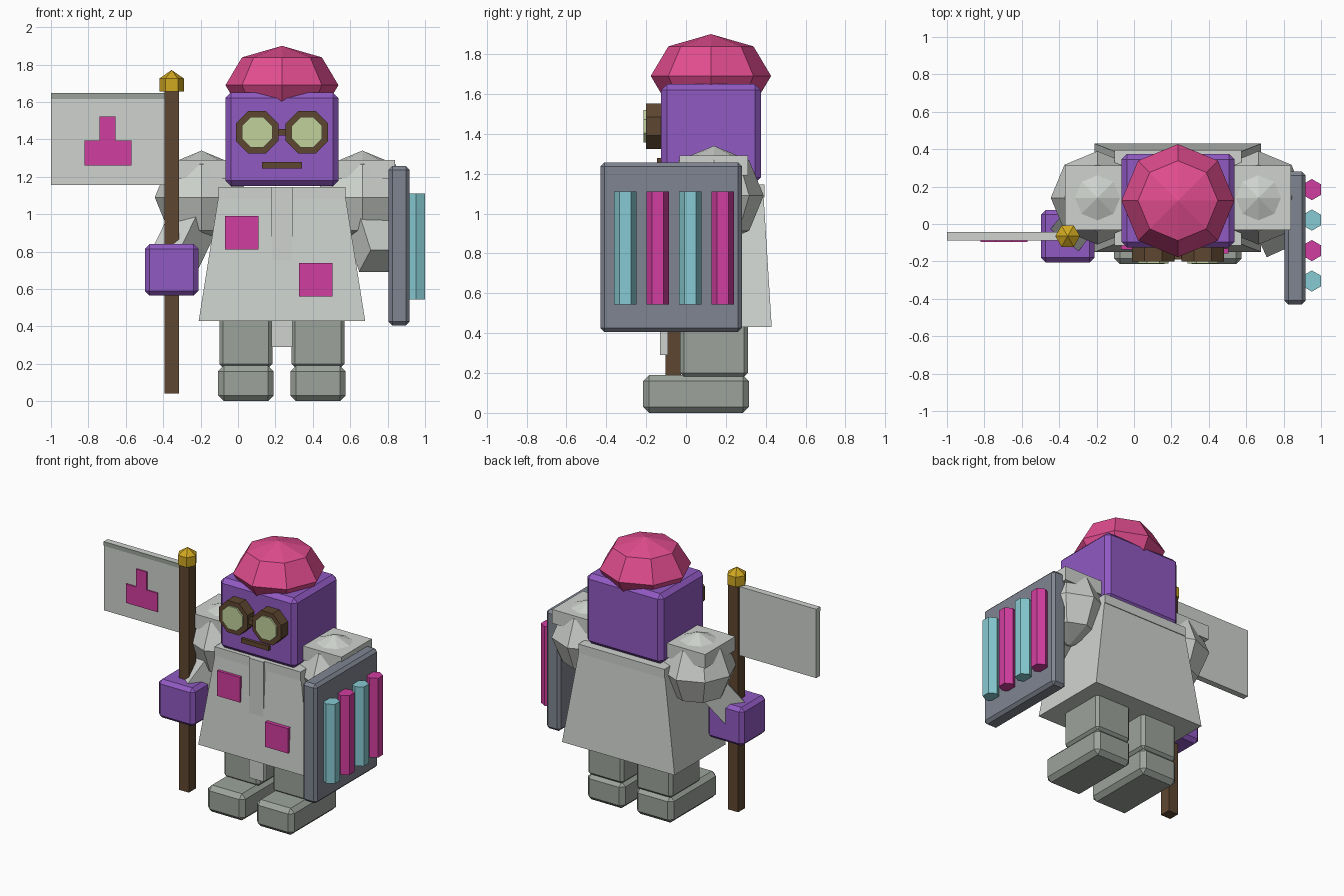
import bpy, bmesh
from math import radians
from mathutils import Matrix, Vector

start = bpy.data.objects.get("Cube")
if start:
    bpy.data.objects.remove(start)


def material(name, r, g, b):
    linear = [(v / 255) ** 2.2 for v in (r, g, b)] + [1]
    mat = bpy.data.materials.new(name)
    mat.use_nodes = True
    mat.diffuse_color = linear
    mat.node_tree.nodes["Principled BSDF"].inputs["Base Color"].default_value = linear
    return mat


PURPLE = material("purple", 143, 90, 193)
CAP = material("cap pink", 225, 78, 142)
PINK = material("magenta", 208, 64, 158)
COAT = material("coat grey", 205, 209, 204)
LEG = material("trouser grey", 155, 162, 154)
SLATE = material("slate", 127, 132, 144)
TEAL = material("teal", 134, 201, 209)
BROWN = material("brown", 94, 72, 52)
GOLD = material("gold", 208, 167, 38)
LENS = material("lens green", 192, 208, 154)

MID_X, MID_Y = 0.235, 0.125   # body axis


def finish(name, bm, mat):
    bmesh.ops.recalc_face_normals(bm, faces=bm.faces[:])
    mesh = bpy.data.meshes.new(name)
    bm.to_mesh(mesh)
    bm.free()
    mesh.materials.append(mat)
    obj = bpy.data.objects.new(name, mesh)
    bpy.context.collection.objects.link(obj)
    return obj


def box(name, mat, x, y, z, bevel=0, taper=None):
    """Box between (min, max) pairs; taper scales the top in x and y."""
    bm = bmesh.new()
    bmesh.ops.create_cube(bm, size=1)
    for v in bm.verts:
        if taper and v.co.z > 0:
            v.co.x *= taper[0]
            v.co.y *= taper[1]
        for i, (low, high) in enumerate((x, y, z)):
            v.co[i] = (low + high) / 2 + v.co[i] * (high - low)
    if bevel:
        bmesh.ops.bevel(bm, geom=bm.edges[:], offset=bevel, segments=1, affect='EDGES')
    return finish(name, bm, mat)


def prism(name, mat, centre, sides, radius, depth, axis='Z', spin=0, tip=None):
    """Upright or front-facing prism; tip is the top radius."""
    bm = bmesh.new()
    top = radius if tip is None else tip
    bmesh.ops.create_cone(bm, cap_ends=True, segments=sides, radius1=radius,
                          radius2=top, depth=depth)
    bmesh.ops.remove_doubles(bm, verts=bm.verts[:], dist=0.0001)
    turn = Matrix.Rotation(radians(spin), 4, 'Z')
    if axis == 'Y':
        turn = Matrix.Rotation(radians(90), 4, 'X') @ turn
    bm.transform(Matrix.Translation(centre) @ turn)
    return finish(name, bm, mat)


def ball(name, mat, centre, radius, height):
    bm = bmesh.new()
    bmesh.ops.create_uvsphere(bm, u_segments=8, v_segments=4, radius=1)
    bm.transform(Matrix.Translation(centre) @ Matrix.Diagonal((radius, radius, height, 1)))
    return finish(name, bm, mat)


def limb(name, mat, a, b, width):
    a, b = Vector(a), Vector(b)
    bm = bmesh.new()
    bmesh.ops.create_cube(bm, size=1)
    turn = (b - a).to_track_quat('Z', 'Y').to_matrix().to_4x4()
    bm.transform(Matrix.Translation((a + b) / 2) @ turn
                 @ Matrix.Diagonal((width, width, (b - a).length, 1)))
    return finish(name, bm, mat)


def around(centre, half):
    return centre - half, centre + half


# Head and cap
box("head", PURPLE, around(MID_X, 0.303), around(MID_Y, 0.25), (1.15, 1.65), 0.03)
ball("cap", CAP, (MID_X, MID_Y, 1.69), 0.302, 0.21)

# Face
for side, name in ((-1, "right"), (1, "left")):
    x = MID_X + side * 0.133
    prism(name + "_goggle_frame", BROWN, (x, -0.16, 1.438), 8, 0.123, 0.08, 'Y', 22.5)
    prism(name + "_goggle_lens", LENS, (x, -0.18, 1.438), 8, 0.088, 0.064, 'Y', 22.5)
box("goggle_bridge", BROWN, around(MID_X, 0.04), (-0.19, -0.12), (1.42, 1.455))
box("mouth", BROWN, around(MID_X, 0.108), (-0.145, -0.11), (1.245, 1.278))

# Coat with collar, front strip and patches
box("coat", COAT, around(MID_X, 0.445), (-0.15, 0.43), (0.43, 1.13), taper=(0.75, 0.85))
box("collar", COAT, around(MID_X, 0.34), (-0.115, 0.395), (1.08, 1.145))
box("front_strip", COAT, around(MID_X, 0.057), (-0.13, -0.09), (0.29, 1.145))
box("upper_patch", PINK, (-0.07, 0.11), (-0.136, -0.1), (0.81, 0.99))
box("lower_patch", PINK, (0.325, 0.505), (-0.158, -0.1), (0.56, 0.738))

# Legs, feet and shoulders
for side, name in ((-1, "right"), (1, "left")):
    x = MID_X + side * 0.193
    box(name + "_leg", LEG, around(x, 0.142), (-0.03, 0.31), (0.18, 0.5), 0.02)
    box(name + "_foot", LEG, around(x, 0.148), (-0.215, 0.315), (0, 0.19), 0.03)
    x = MID_X + side * 0.43
    ball(name + "_shoulder", COAT, (x, 0.14, 1.09), 0.25, 0.25)
    box(name + "_shoulder_pad", COAT, around(x, 0.175), around(0.14, 0.172), (1.19, 1.29))

# Forearms and hand
POLE_X, POLE_Y = -0.355, -0.065
limb("right_forearm", COAT, (-0.195, 0.14, 1.05), (POLE_X, POLE_Y, 0.72), 0.19)
limb("left_forearm", COAT, (0.67, 0.14, 1.05), (0.765, -0.07, 0.75), 0.19)
box("right_hand", PURPLE, around(POLE_X, 0.143), around(POLE_Y, 0.14), (0.565, 0.84), 0.025)

# Flag on its pole
box("flag_pole", BROWN, around(POLE_X, 0.039), around(POLE_Y, 0.039), (0.04, 1.67))
prism("pole_knob", GOLD, (POLE_X, POLE_Y, 1.69), 6, 0.066, 0.07, spin=30)
prism("pole_knob_tip", GOLD, (POLE_X, POLE_Y, 1.748), 6, 0.066, 0.046, spin=30, tip=0)
box("flag", COAT, (-1, POLE_X), around(POLE_Y, 0.022), (1.155, 1.647))
box("flag_top_band", LEG, (-1, POLE_X), (-0.089, -0.085), (1.617, 1.647))
box("emblem_base", PINK, (-0.82, -0.57), (-0.097, -0.08), (1.26, 1.395))
box("emblem_stem", PINK, (-0.74, -0.655), (-0.097, -0.08), (1.39, 1.523))

# Shield with upright bars
box("shield", SLATE, (0.805, 0.917), around(-0.075, 0.355), (0.405, 1.257), 0.02)
for i in range(4):
    prism("shield_bar", (TEAL, PINK)[i % 2], (0.951, -0.305 + i * 0.163, 0.827), 6, 0.0565, 0.567)
